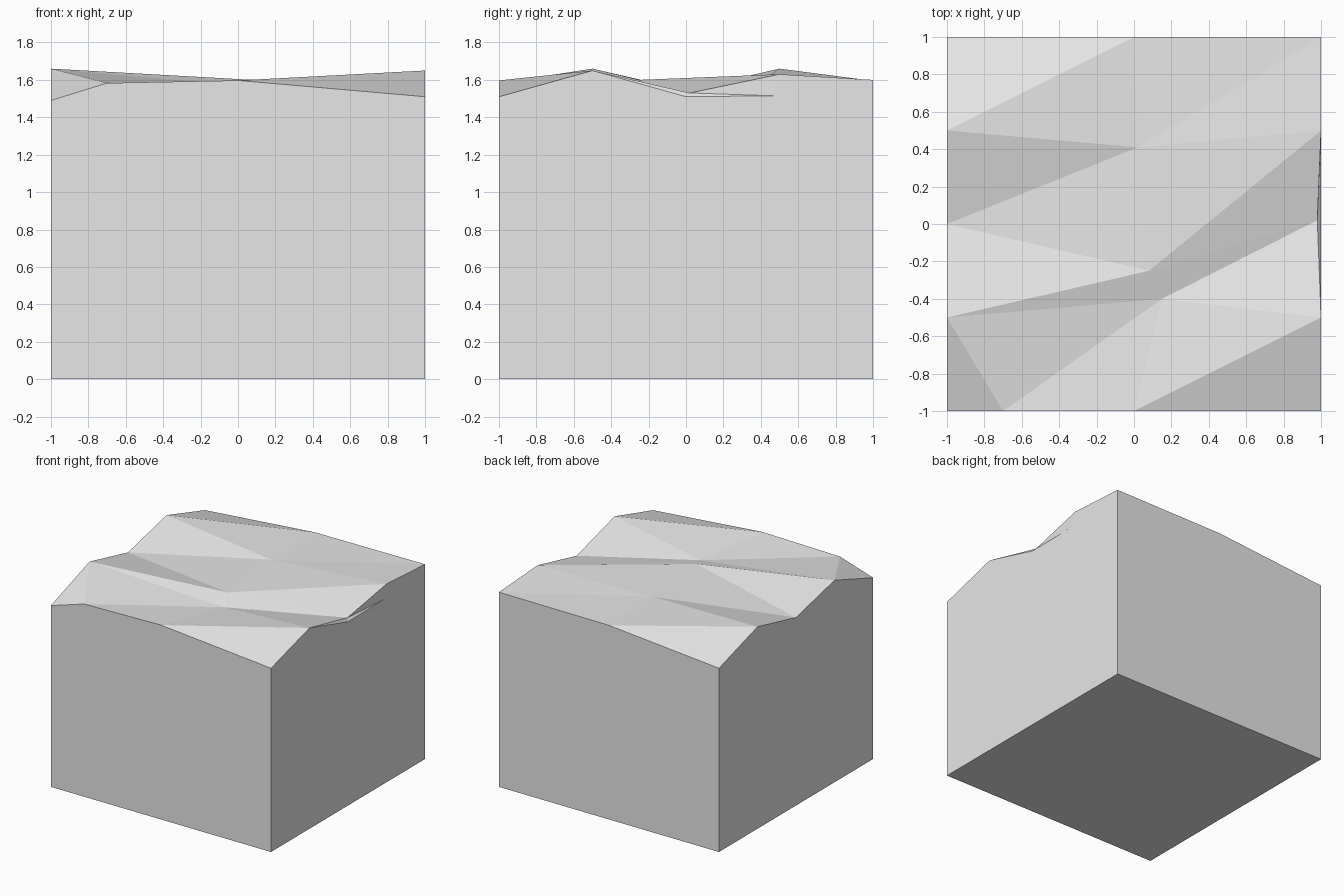
import bpy
import bmesh

cube = bpy.data.objects.get("Cube")
if cube:
    bpy.data.objects.remove(cube, do_unlink=True)


def make_material(name, colour):
    material = bpy.data.materials.new(name)
    material.use_nodes = True
    material.diffuse_color = colour
    material.node_tree.nodes["Principled BSDF"].inputs["Base Color"].default_value = colour
    return material


def build_mesh(name, points, faces, material):
    """Make a flat-shaded object; each word in faces lists the points round one face."""
    bm = bmesh.new()
    verts = {key: bm.verts.new(position) for key, position in points.items()}
    for face in faces:
        bm.faces.new([verts[key] for key in face])
    bmesh.ops.recalc_face_normals(bm, faces=bm.faces[:])
    mesh = bpy.data.meshes.new(name)
    bm.to_mesh(mesh)
    bm.free()
    mesh.materials.append(material)
    built = bpy.data.objects.new(name, mesh)
    bpy.context.collection.objects.link(built)
    return built


# Ridge and valley points, row by row from back to front
ground_points = {
    "a": (-1, 1, 1.51), "b": (0, 1, 1.595), "c": (1, 1, 1.6),
    "d": (-1, .5, 1.66), "e": (.02, .41, 1.6), "f": (1, .5, 1.63),
    "g": (-1, 0, 1.545), "h": (.08, -.25, 1.6), "i": (.98, .02, 1.53),
    "j": (-1, -.5, 1.66), "k": (.15, -.4, 1.555), "l": (1, -.5, 1.65),
    "m": (-1, -1, 1.49), "n": (-.7, -1, 1.583), "o": (0, -1, 1.597), "p": (1, -1, 1.51),
}

# Lower lip of the small notch in the side wall
notch_points = {"q": (1, .47, 1.515), "r": (1, 0, 1.51)}

# Corners of the base
base_points = {"A": (-1, 1, 0), "C": (1, 1, 0), "M": (-1, -1, 0), "P": (1, -1, 0)}

# Facets of the uneven ground
back_slopes = "adb dge deb bec ghe ehf efc".split()
middle_valley = "gjh jkh hki hif kli".split()
front_slopes = "jmn jnk nok olk opl".split()

# Notch, four walls and underside
notch = "lri rqi qfi".split()
walls = "PCcfqrlp MPponm CAabc AMmjgda".split()
underside = ["ACPM"]

build_mesh(
    "terrain_block",
    {**ground_points, **notch_points, **base_points},
    back_slopes + middle_valley + front_slopes + notch + walls + underside,
    make_material("light grey stone", (.8, .8, .8, 1)),
)
